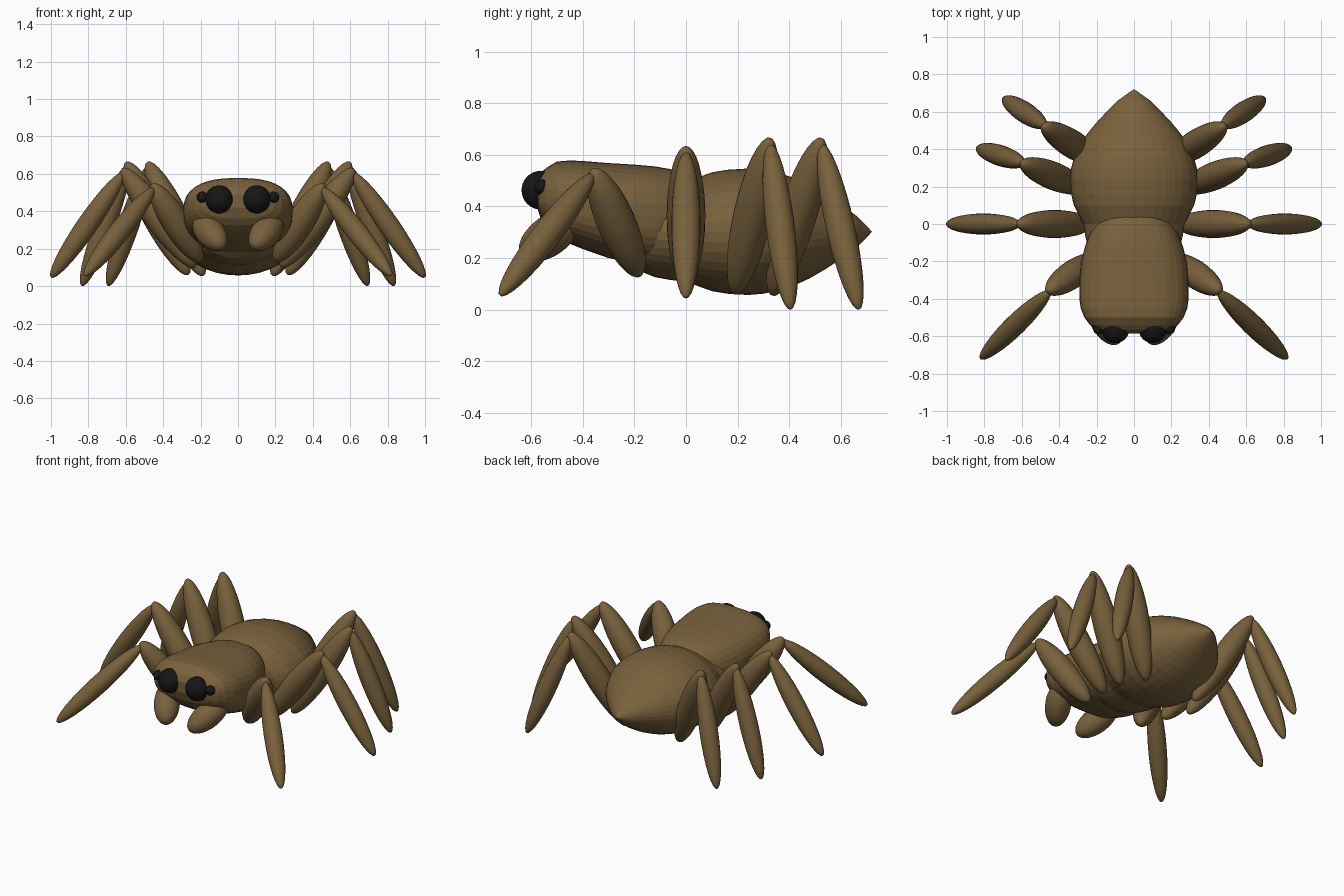
import bpy, bmesh
from math import sin, cos, pi, copysign
from mathutils import Vector

if "Cube" in bpy.data.objects:
    bpy.data.objects.remove(bpy.data.objects["Cube"])


def material(name, color):
    m = bpy.data.materials.new(name)
    m.diffuse_color = color
    m.use_nodes = True
    m.node_tree.nodes["Principled BSDF"].inputs["Base Color"].default_value = m.diffuse_color
    return m


BROWN = material("brown", (0.19, 0.12, 0.045, 1))
BLACK = material("black", (0.008, 0.008, 0.008, 1))


def finish(name, bm, mat, smooth):
    bmesh.ops.recalc_face_normals(bm, faces=bm.faces)
    for f in bm.faces:
        f.smooth = smooth
    me = bpy.data.meshes.new(name)
    bm.to_mesh(me)
    bm.free()
    me.materials.append(mat)
    ob = bpy.data.objects.new(name, me)
    bpy.context.collection.objects.link(ob)
    return ob


def loft(name, sections, power=2.0, n=36):
    """Skin superellipse sections (y, half width, bottom z, top z)."""
    bm = bmesh.new()
    rings = []
    for y, w, z0, z1 in sections:
        ring = []
        for i in range(n):
            a = 2 * pi * i / n
            c, s = cos(a), sin(a)
            x = w * copysign(abs(c) ** (2 / power), c)
            z = (z0 + z1) / 2 + (z1 - z0) / 2 * copysign(abs(s) ** (2 / power), s)
            ring.append(bm.verts.new((x, y, z)))
        rings.append(ring)
    for a, b in zip(rings, rings[1:]):
        for i in range(n):
            j = (i + 1) % n
            bm.faces.new((a[i], a[j], b[j], b[i]))
    bm.faces.new(rings[0])
    bm.faces.new(rings[-1])
    return finish(name, bm, BROWN, False)


def spindle(name, a, b, r, mat=BROWN):
    """Ellipsoid whose long axis runs from a to b."""
    a, b = Vector(a), Vector(b)
    d = b - a
    bm = bmesh.new()
    bmesh.ops.create_uvsphere(bm, u_segments=24, v_segments=16, radius=1)
    ob = finish(name, bm, mat, True)
    rot = d.to_track_quat('Z', 'Y')
    for v in ob.data.vertices:
        p = v.co
        v.co = (a + b) / 2 + rot @ Vector((p.x * r, p.y * r, p.z * d.length / 2))
    return ob


# Head and thorax
loft("head", [
    (-0.585, 0.13, 0.42, 0.49), (-0.565, 0.20, 0.36, 0.53),
    (-0.54, 0.235, 0.325, 0.55), (-0.50, 0.265, 0.29, 0.574),
    (-0.45, 0.285, 0.255, 0.578), (-0.40, 0.292, 0.235, 0.576),
    (-0.30, 0.292, 0.20, 0.568), (-0.20, 0.282, 0.18, 0.562),
    (-0.12, 0.262, 0.17, 0.555), (-0.05, 0.235, 0.17, 0.543),
    (0.0, 0.205, 0.18, 0.53), (0.05, 0.16, 0.21, 0.50),
    (0.08, 0.08, 0.27, 0.43)], power=2.5)

# Abdomen, pointed at the rear
profile = [(-0.24, 0.06), (-0.22, 0.115), (-0.18, 0.152), (-0.12, 0.176),
           (-0.06, 0.187), (0.0, 0.193), (0.05, 0.212), (0.10, 0.23),
           (0.16, 0.24), (0.24, 0.245), (0.30, 0.24), (0.36, 0.228),
           (0.42, 0.208), (0.48, 0.18), (0.54, 0.145), (0.60, 0.105),
           (0.66, 0.062), (0.70, 0.022), (0.72, 0.001)]
loft("abdomen", [(y, r * 1.4, 0.302 - r, 0.302 + r) for y, r in profile])

# Legs: (hip, knee, foot) on the right side
legs = {
    "front": ((0.20, -0.18, 0.13), (0.46, -0.36, 0.545), (0.82, -0.72, 0.055)),
    "second": ((0.23, 0.0, 0.10), (0.62, 0.0, 0.63), (1.0, 0.0, 0.045)),
    "third": ((0.265, 0.19, 0.06), (0.60, 0.325, 0.665), (0.835, 0.405, 0.0)),
    "rear": ((0.185, 0.335, 0.055), (0.485, 0.525, 0.665), (0.695, 0.67, 0.0)),
}
for side, s in (("right", 1), ("left", -1)):
    def at(p):
        return (p[0] * s, p[1], p[2])

    for leg, (hip, knee, foot) in legs.items():
        top = (knee[0] - 0.01, knee[1], knee[2] - 0.02)
        spindle(f"{leg}_upper_leg_{side}", at(hip), at(knee), 0.075)
        spindle(f"{leg}_lower_leg_{side}", at(top), at(foot), 0.056)

    # Mouth feelers
    spindle(f"feeler_{side}", at((0.215, -0.42, 0.365)), at((0.085, -0.635, 0.21)), 0.078)

    # Eyes
    for eye, x, y, z, r in (("large", 0.10, -0.562, 0.463, 0.075),
                            ("small", 0.19, -0.56, 0.475, 0.03)):
        spindle(f"{eye}_eye_{side}", at((x, y, z - r)), at((x, y, z + r)), r, BLACK)
